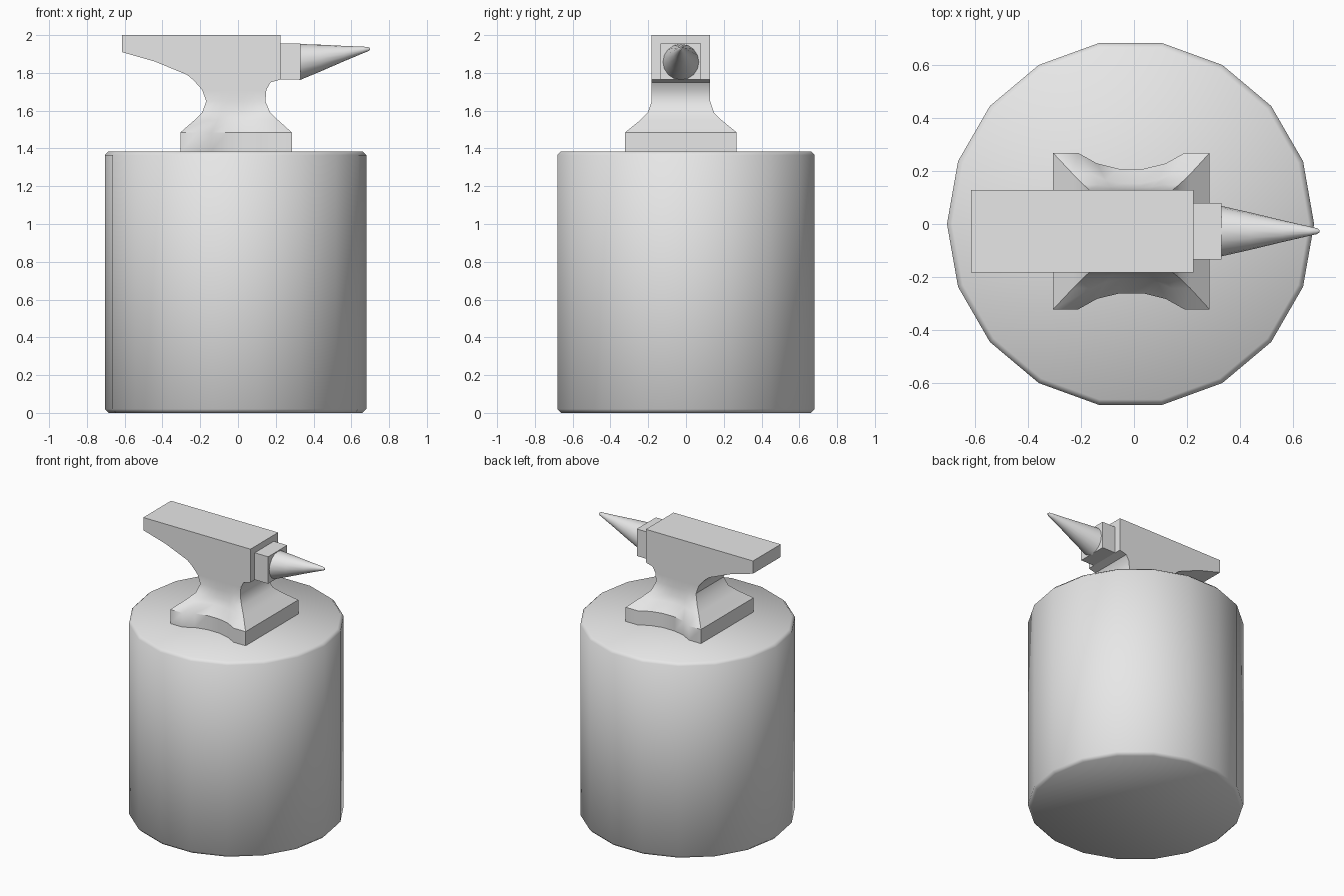
import bpy
import bmesh
from math import cos, sin, pi, radians

old = bpy.data.objects.get("Cube")
if old:
    bpy.data.objects.remove(old, do_unlink=True)

grey = bpy.data.materials.new("light_grey")
grey.use_nodes = True
colour = (0.8, 0.8, 0.8, 1.0)
grey.diffuse_color = colour
grey.node_tree.nodes["Principled BSDF"].inputs["Base Color"].default_value = colour

CY = -0.027  # anvil centre line


def loft(name, rings, smooth_angle):
    """Skin a stack of equal-length rings and cap both ends."""
    bm = bmesh.new()
    rows = [[bm.verts.new(p) for p in ring] for ring in rings]
    n = len(rows[0])
    for a, b in zip(rows, rows[1:]):
        for i in range(n):
            j = (i + 1) % n
            bm.faces.new((a[i], a[j], b[j], b[i]))
    bm.faces.new(rows[0][::-1])
    bm.faces.new(rows[-1])
    bmesh.ops.recalc_face_normals(bm, faces=bm.faces)
    mesh = bpy.data.meshes.new(name)
    bm.to_mesh(mesh)
    bm.free()
    mesh.materials.append(grey)
    obj = bpy.data.objects.new(name, mesh)
    bpy.context.collection.objects.link(obj)
    bpy.ops.object.select_all(action="DESELECT")
    obj.select_set(True)
    bpy.context.view_layer.objects.active = obj
    bpy.ops.object.shade_smooth_by_angle(angle=radians(smooth_angle))
    return obj


def turns(n):
    return [2 * pi * i / n for i in range(n)]


# Stump with chamfered rims
stump_profile = [(0.672, 0), (0.692, 0.02), (0.692, 1.365), (0.672, 1.385)]
loft("stump", [[(-0.013 + r * cos(a), r * sin(a), z) for a in turns(18)]
               for r, z in stump_profile], 60)

# Anvil body: height, heel side x, horn side x, half width, notch depth
levels = [
    (1.385, -0.305, 0.285, 0.295, 0.06),
    (1.485, -0.305, 0.285, 0.295, 0.06),
    (1.55, -0.23, 0.212, 0.215, 0.035),
    (1.59, -0.19, 0.17, 0.175, 0.012),
    (1.65, -0.168, 0.145, 0.155, 0),
    (1.71, -0.19, 0.15, 0.155, 0),
    (1.75, -0.225, 0.172, 0.155, 0),
    (1.765, -0.24, 0.225, 0.155, 0),
    (1.79, -0.27, 0.225, 0.155, 0),
    (1.86, -0.44, 0.225, 0.155, 0),
    (1.91, -0.615, 0.225, 0.155, 0),
    (2.0, -0.615, 0.225, 0.155, 0),
]
# Position along the side and share of the notch depth
notch = [(0, 0), (0.16, 0), (0.28, 0.66), (0.42, 1),
         (0.58, 1), (0.72, 0.66), (0.84, 0), (1, 0)]


def body_ring(z, x0, x1, half, depth):
    side = [(x0 + t * (x1 - x0), half - d * depth) for t, d in notch]
    front = [(x, CY - w, z) for x, w in side]
    back = [(x, CY + w, z) for x, w in reversed(side)]
    return front + back


loft("anvil_body", [body_ring(*level) for level in levels], 35)

# Square step between body and horn
step_corners = [(-0.107, 1.765), (0.107, 1.765), (0.107, 1.956), (-0.107, 1.956)]
loft("horn_step", [[(x, CY + y, z) for y, z in step_corners]
                   for x in (0.22, 0.33)], 30)

# Tapered horn with a rounded, raised tip: x, radius, centre height
horn_profile = [(0.325, 0.096, 1.857), (0.44, 0.070, 1.879), (0.56, 0.041, 1.902),
                (0.66, 0.018, 1.921), (0.69, 0.011, 1.926), (0.70, 0.004, 1.926)]
loft("horn", [[(x, CY + r * cos(a), z + r * sin(a)) for a in turns(16)]
              for x, r, z in horn_profile], 50)
